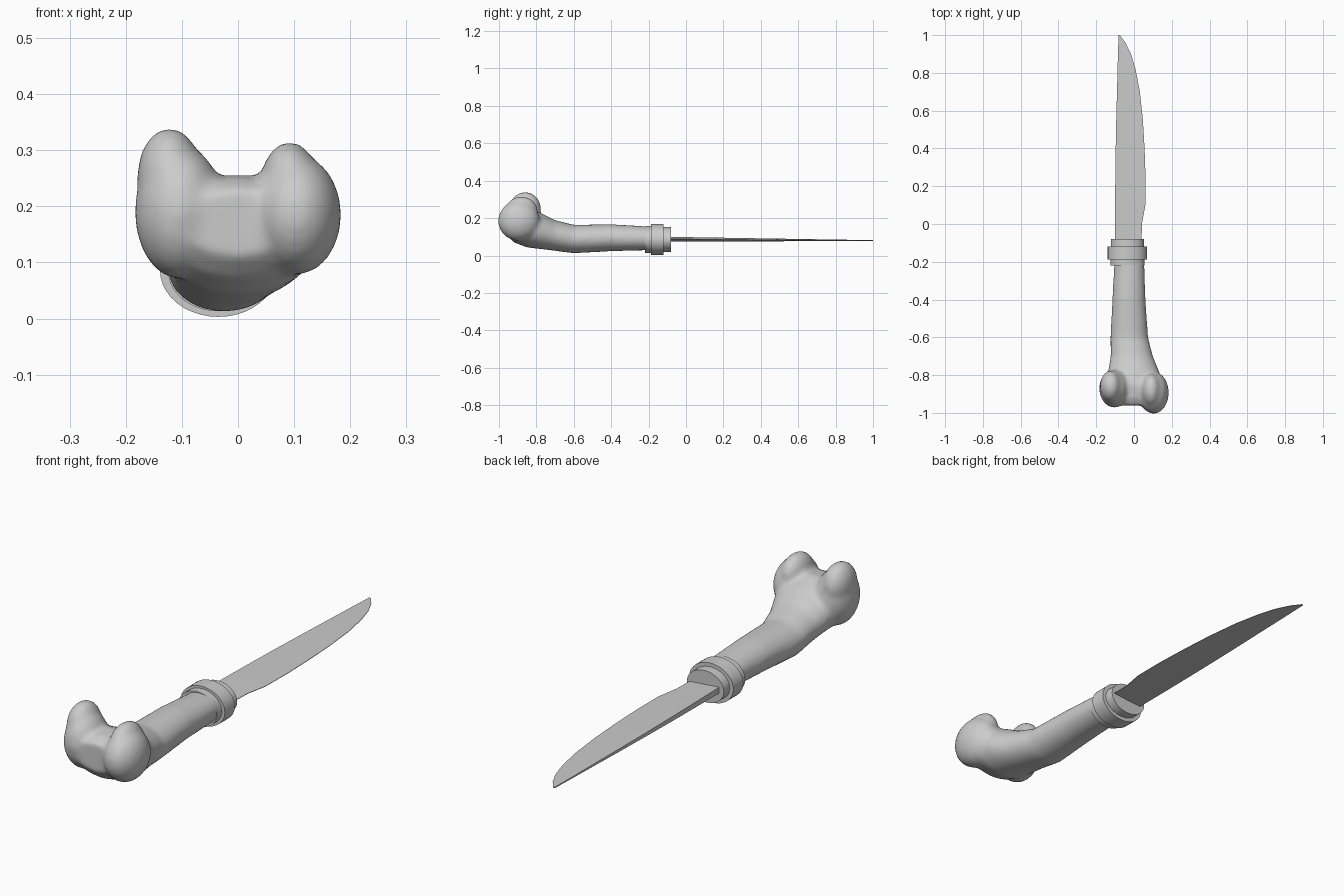
import bpy, bmesh, math
from mathutils import Matrix, Vector

cube = bpy.data.objects.get("Cube")
if cube:
    bpy.data.objects.remove(cube, do_unlink=True)

GREY = (0.6, 0.6, 0.6, 1)
mat = bpy.data.materials.new("plain grey")
mat.use_nodes = True
mat.diffuse_color = GREY
mat.node_tree.nodes["Principled BSDF"].inputs["Base Color"].default_value = GREY


def loft(bm, sections, sides):
    """Closed tube along y from elliptical sections (y, cx, cz, rx, rz)."""
    rings = []
    for y, cx, cz, rx, rz in sections:
        angles = [math.tau * i / sides for i in range(sides)]
        rings.append([bm.verts.new((cx + rx * math.cos(a), y, cz + rz * math.sin(a)))
                      for a in angles])
    for a, b in zip(rings, rings[1:]):
        for i in range(sides):
            j = (i + 1) % sides
            bm.faces.new((a[i], a[j], b[j], b[i]))
    bm.faces.new(rings[0])
    bm.faces.new(rings[-1])


def lobe(bm, centre, radii):
    """Ellipsoid bulge."""
    m = Matrix.Translation(Vector(centre)) @ Matrix.Diagonal((*radii, 1))
    bmesh.ops.create_uvsphere(bm, u_segments=32, v_segments=20, radius=1, matrix=m)


def finish(bm, name):
    bmesh.ops.recalc_face_normals(bm, faces=bm.faces)
    mesh = bpy.data.meshes.new(name)
    bm.to_mesh(mesh)
    bm.free()
    mesh.materials.append(mat)
    obj = bpy.data.objects.new(name, mesh)
    bpy.context.collection.objects.link(obj)
    return obj


# Bone handle: flared shaft fused with two knuckles
bm = bmesh.new()
loft(bm, [(-0.13, -0.03, 0.09, 0.075, 0.06),
          (-0.21, -0.025, 0.092, 0.08, 0.064),
          (-0.4, -0.027, 0.095, 0.088, 0.072),
          (-0.6, -0.025, 0.088, 0.1, 0.076),
          (-0.7, -0.012, 0.107, 0.112, 0.082),
          (-0.78, -0.002, 0.132, 0.135, 0.097),
          (-0.85, 0, 0.15, 0.15, 0.107),
          (-0.92, 0, 0.16, 0.14, 0.09),
          (-0.96, 0, 0.17, 0.1, 0.06)], 40)
lobe(bm, (-0.122, -0.86, 0.25), (0.058, 0.085, 0.09))
lobe(bm, (-0.104, -0.87, 0.19), (0.08, 0.102, 0.12))
lobe(bm, (0.092, -0.88, 0.238), (0.052, 0.088, 0.077))
lobe(bm, (0.104, -0.893, 0.185), (0.08, 0.112, 0.107))
bone = finish(bm, "bone_handle")
remesh = bone.modifiers.new("Fuse", 'REMESH')
remesh.mode = 'VOXEL'
remesh.voxel_size = 0.01
remesh.use_smooth_shade = True
smooth = bone.modifiers.new("Soften", 'SMOOTH')
smooth.factor = 0.5
smooth.iterations = 10

# Stepped collar, a wide band between two narrow ones
for name, y0, y1, rx, rz in (("collar_rear_band", -0.22, -0.18, 0.09, 0.073),
                             ("collar_wide_band", -0.187, -0.12, 0.104, 0.083),
                             ("collar_front_band", -0.125, -0.08, 0.087, 0.067)):
    bm = bmesh.new()
    loft(bm, [(y, -0.035, 0.086, rx, rz) for y in (y0, y1)], 40)
    band = finish(bm, name)
    bpy.ops.object.select_all(action='DESELECT')
    band.select_set(True)
    bpy.context.view_layer.objects.active = band
    bpy.ops.object.shade_smooth_by_angle(angle=math.radians(35))

# Blade: thick straight spine on one side, curved thin edge on the other
bm = bmesh.new()
stations = []
for y, spine, edge in ((-0.1, -0.1, 0.04), (0, -0.1, 0.042), (0.1, -0.1, 0.06),
                       (0.25, -0.099, 0.061), (0.4, -0.097, 0.056), (0.55, -0.094, 0.047),
                       (0.7, -0.09, 0.031), (0.82, -0.087, 0.008), (0.9, -0.085, -0.016),
                       (0.96, -0.083, -0.045), (1, -0.082, -0.075)):
    t = (y + 0.1) / 1.1
    z = 0.087 - 0.007 * t
    half = 0.011 * (1 - t) + 0.002
    stations.append([bm.verts.new(p) for p in ((spine, y, z + half), (edge, y, z + 0.001),
                                               (edge, y, z - 0.001), (spine, y, z - half))])
for a, b in zip(stations, stations[1:]):
    for i in range(4):
        j = (i + 1) % 4
        bm.faces.new((a[i], a[j], b[j], b[i]))
bm.faces.new(stations[0])
bm.faces.new(stations[-1])
finish(bm, "blade")
